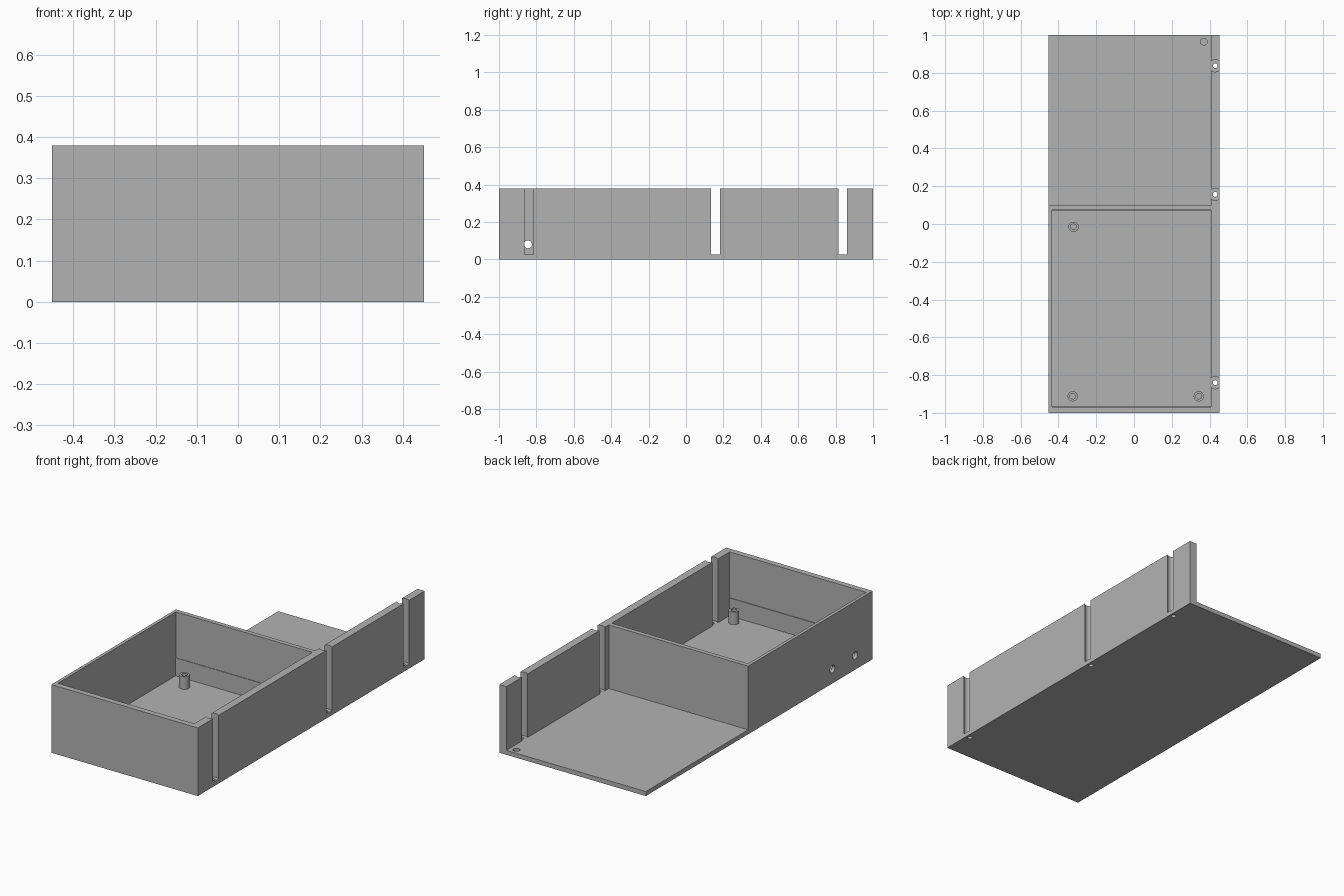
import bpy
from mathutils import Vector

cube = bpy.data.objects.get("Cube")
if cube:
    bpy.data.objects.remove(cube, do_unlink=True)

grey = bpy.data.materials.new("plain grey")
grey.use_nodes = True
grey.diffuse_color = (0.45, 0.45, 0.45, 1)
grey.node_tree.nodes["Principled BSDF"].inputs["Base Color"].default_value = grey.diffuse_color

HALF_W, HEIGHT, FLOOR = 0.452, 0.38, 0.025
RAIL_IN = 0.408      # inner face of the thick side wall
OVER = 0.1           # how far cutters reach past the body


def finish(obj, name):
    obj.name = name
    obj.data.materials.append(grey)
    return obj


def box(name, low, high):
    low, high = Vector(low), Vector(high)
    bpy.ops.mesh.primitive_cube_add(size=1, location=(low + high) / 2)
    obj = bpy.context.object
    obj.scale = high - low
    bpy.ops.object.transform_apply(location=False, rotation=False)
    return finish(obj, name)


def rod(name, radius, start, end, sides=32):
    start, end = Vector(start), Vector(end)
    axis = end - start
    bpy.ops.mesh.primitive_cylinder_add(
        vertices=sides, radius=radius, depth=axis.length, location=(start + end) / 2,
        rotation=axis.to_track_quat("Z", "Y").to_euler())
    return finish(bpy.context.object, name)


def cut(target, cutter):
    cutter.hide_render = True
    mod = target.modifiers.new("cut", "BOOLEAN")
    mod.operation, mod.solver, mod.object = "DIFFERENCE", "EXACT", cutter
    bpy.context.view_layer.objects.active = target
    bpy.ops.object.modifier_apply(modifier=mod.name)
    bpy.data.objects.remove(cutter, do_unlink=True)


def smooth(obj):
    bpy.ops.object.select_all(action="DESELECT")
    obj.select_set(True)
    bpy.context.view_layer.objects.active = obj
    bpy.ops.object.shade_smooth_by_angle(angle=0.5)


# Enclosure: a solid block, opened at the back and hollowed at the front
body = box("enclosure_body", (-HALF_W, -1, 0), (HALF_W, 1, HEIGHT))
top = HEIGHT + OVER
cut(body, box("rear_opening", (-HALF_W - OVER, 0.098, FLOOR), (RAIL_IN, 1 + OVER, top)))
cut(body, box("lower_pocket", (-0.434, -0.964, FLOOR), (RAIL_IN, 0.07, top)))
# Shallow step in the end walls
cut(body, box("upper_pocket", (-0.434, -0.968, 0.125), (RAIL_IN, 0.073, top)))

# Screw channels through the thick side wall, each with a hole in the floor
for y in (-0.84, 0.157, 0.838):
    cut(body, rod("channel", 0.0325, (0.43, y, FLOOR), (0.43, y, top)))
    cut(body, rod("screw_hole", 0.013, (0.43, y, -OVER), (0.43, y, OVER)))

# Cable holes in the thin side wall
for y in (-0.845, -0.645):
    cut(body, rod("cable_hole", 0.021, (-0.6, y, 0.08), (-0.35, y, 0.08)))

# Shallow round recess in the rear corner of the floor
cut(body, rod("recess", 0.018, (0.37, 0.965, 0.008), (0.37, 0.965, OVER)))
smooth(body)

# Hollow mounting posts
posts = {"back_post": (-0.32, -0.015), "front_post_right": (-0.325, -0.912),
         "front_post_left": (0.343, -0.912)}
for name, (x, y) in posts.items():
    post = rod(name, 0.027, (x, y, FLOOR - 0.005), (x, y, 0.095))
    cut(post, rod("bore", 0.015, (x, y, FLOOR), (x, y, 0.2)))
    smooth(post)
